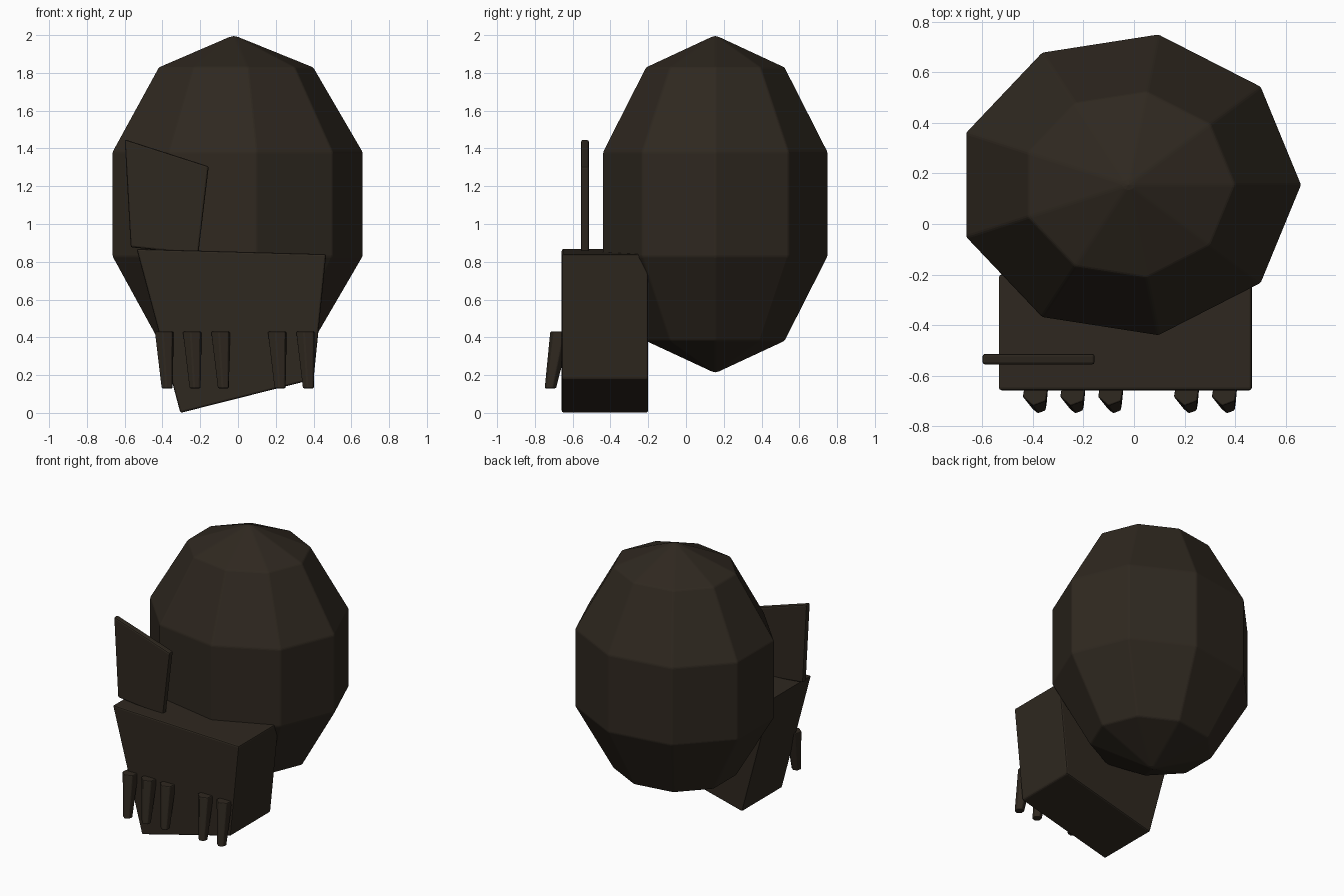
import bpy
from math import sin, cos, pi

if "Cube" in bpy.data.objects:
    bpy.data.objects.remove(bpy.data.objects["Cube"], do_unlink=True)

# One dark brown for the whole model
brown = bpy.data.materials.new("dark brown")
brown.use_nodes = True
colour = (0.028, 0.021, 0.014, 1)
brown.diffuse_color = colour
brown.node_tree.nodes["Principled BSDF"].inputs["Base Color"].default_value = colour


def add_part(name, verts, faces, bevel):
    mesh = bpy.data.meshes.new(name)
    mesh.from_pydata(verts, [], faces)
    mesh.materials.append(brown)
    obj = bpy.data.objects.new(name, mesh)
    bpy.context.collection.objects.link(obj)
    mod = obj.modifiers.new("soft edges", 'BEVEL')
    mod.width = bevel
    mod.segments = 2
    mod.limit_method = 'NONE'
    return obj


def loft(name, rings, sides, bevel, turn=0.0, low=None, high=None):
    """Stack of elliptical rings (x, y, z, rx, ry), bottom to top, with optional end points."""
    verts, faces = [], []
    for x, y, z, rx, ry in rings:
        for i in range(sides):
            a = turn + 2 * pi * i / sides
            verts.append((x + rx * cos(a), y + ry * sin(a), z))
    for r in range(len(rings) - 1):
        for i in range(sides):
            j = (i + 1) % sides
            b = r * sides
            faces.append((b + i, b + j, b + sides + j, b + sides + i))
    last = (len(rings) - 1) * sides
    if low:
        verts += [low, high]
        n = len(verts)
        for i in range(sides):
            j = (i + 1) % sides
            faces += [(j, i, n - 2), (last + i, last + j, n - 1)]
    else:
        faces += [tuple(reversed(range(sides))), tuple(range(last, last + sides))]
    return add_part(name, verts, faces, bevel)


def slab(name, outline, y0, y1, bevel):
    """Front outline (x, z), counter-clockwise from the front, extruded in y."""
    n = len(outline)
    verts = [(x, y, z) for y in (y0, y1) for x, z in outline]
    faces = [tuple(range(n)), tuple(reversed(range(n, 2 * n)))]
    for i in range(n):
        j = (i + 1) % n
        faces.append((j, i, n + i, n + j))
    return add_part(name, verts, faces, bevel)


# Cranium: faceted ellipsoid, nine sides and five bands
cx, cy, cz, rx, ry, rz = -0.022, 0.155, 1.105, 0.718, 0.635, 0.895
bands = []
for k in range(1, 5):
    t = pi * k / 5
    bands.append((cx, cy, cz - rz * cos(t), rx * sin(t), ry * sin(t)))
loft("cranium", bands, 9, 0.008, low=(cx, cy, cz - rz), high=(cx, cy, cz + rz))

# Jaw: crooked block under the front
slab("jaw", [(-0.305, 0.0), (0.4, 0.178), (0.467, 0.84), (-0.537, 0.868)],
     -0.658, -0.2, 0.01)

# Upright plate standing on the jaw
slab("cheek_plate", [(-0.568, 0.877), (-0.21, 0.84), (-0.155, 1.305), (-0.6, 1.448)],
     -0.556, -0.514, 0.01)

# Teeth: tapered pegs leaning forward
for n, x in enumerate((-0.39, -0.242, -0.092, 0.208, 0.358)):
    loft(f"tooth_{n + 1}",
         [(x + 0.015, -0.718, 0.13, 0.032, 0.032), (x, -0.665, 0.43, 0.054, 0.056)],
         6, 0.006, turn=pi / 9)
